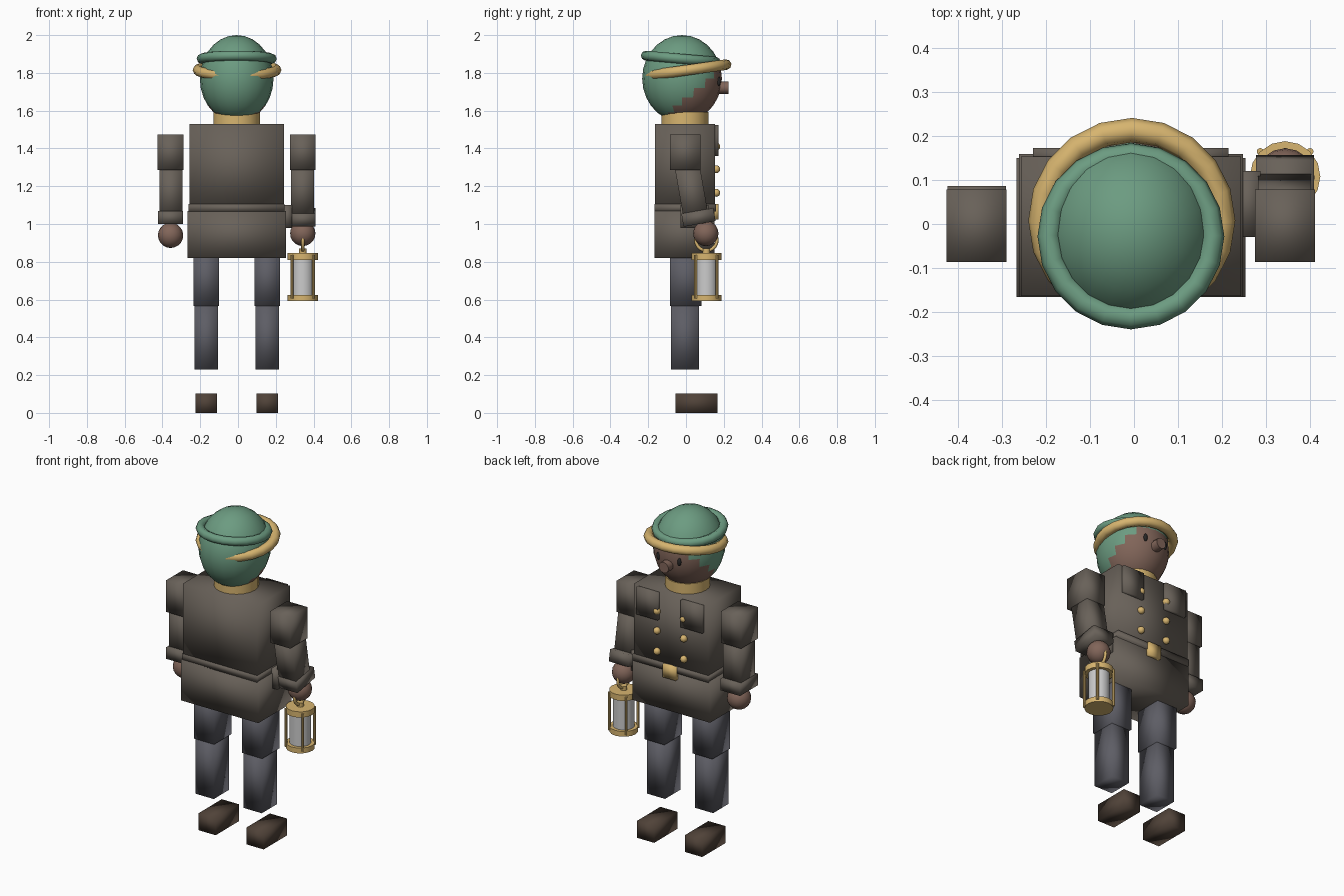
import bpy, math
from mathutils import Vector

if "Cube" in bpy.data.objects:
    bpy.data.objects.remove(bpy.data.objects["Cube"])

CX = -0.007  # body centre line


def mat(name, r, g, b):
    m = bpy.data.materials.new(name)
    m.diffuse_color = (r, g, b, 1)
    m.use_nodes = True
    m.node_tree.nodes["Principled BSDF"].inputs["Base Color"].default_value = m.diffuse_color
    return m


COAT = mat("coat", .14, .12, .10)
GREEN = mat("green", .15, .33, .22)
GOLD = mat("gold", .68, .46, .16)
SKIN = mat("skin", .22, .13, .10)
TROUSER = mat("trouser", .11, .11, .13)
SHOE = mat("shoe", .08, .055, .04)
DARK = mat("dark", .02, .02, .02)
GLASS = mat("glass", .85, .85, .83)


def finish(name, m, angle=None):
    ob = bpy.context.object
    ob.name = name
    ob.data.materials.append(m)
    if angle is None:
        bpy.ops.object.shade_smooth()
    else:
        bpy.ops.object.shade_smooth_by_angle(angle=math.radians(angle))
    return ob


def box(name, m, x, y, z, tilt=0):
    """Box from (min, max) ranges, tilted about x around its centre."""
    lo, hi = Vector((x[0], y[0], z[0])), Vector((x[1], y[1], z[1]))
    bpy.ops.mesh.primitive_cube_add(size=1, location=(lo + hi) / 2)
    ob = bpy.context.object
    for v in ob.data.vertices:
        v.co *= hi - lo
    ob.rotation_euler.x = math.radians(tilt)
    return finish(name, m)


def ball(name, m, loc, r, seg=16, rings=10):
    bpy.ops.mesh.primitive_uv_sphere_add(segments=seg, ring_count=rings, radius=1, location=loc)
    ob = bpy.context.object
    ob.scale = r if isinstance(r, tuple) else (r, r, r)
    return finish(name, m)


def tube(name, m, loc, r, h, sides=20, rot_x=0):
    bpy.ops.mesh.primitive_cylinder_add(vertices=sides, radius=r, depth=h, location=loc,
                                        rotation=(math.radians(rot_x), 0, 0))
    return finish(name, m, 40)


def ring(name, m, loc, major, minor, rot, seg=20):
    bpy.ops.mesh.primitive_torus_add(major_segments=seg, minor_segments=8, major_radius=major,
                                     minor_radius=minor, location=loc,
                                     rotation=[math.radians(a) for a in rot])
    return finish(name, m)


def span(side, inner, outer):
    """x range at a distance from the centre line on one side."""
    return sorted((CX + side * inner, CX + side * outer))


# coat, belt and buckle
box("coat_body", COAT, span(1, -.25, .25), (-.163, .153), (1.08, 1.53))
box("coat_skirt", COAT, span(1, -.26, .26), (-.166, .150), (.82, 1.07))
box("belt", COAT, span(1, -.254, .254), (-.166, .159), (1.065, 1.105))
box("buckle", GOLD, span(1, -.043, .043), (.14, .172), (1.025, 1.105))
box("belt_pouch", COAT, (.23, .287), (-.03, .12), (.98, 1.10))
tube("collar", GOLD, (CX, -.006, 1.56), .124, .065)

# head with green back and crown, skin-coloured face
head = ball("head", GREEN, (CX, -.021, 1.77), (.195, .211, .23), 20, 14)
head.data.materials.append(SKIN)
for p in head.data.polygons:
    y, z = p.center.y * .211 - .021, p.center.z * .23 + 1.77
    if z - y < 1.655:
        p.material_index = 1
tube("nose", SKIN, (CX, .195, 1.722), .033, .06, 10, 90)
for s in (-1, 1):
    ball("eye", DARK, (CX + s * .07, .174, 1.755), (.012, .01, .024), 10, 6)
ring("cap_band", GREEN, (CX, -.028, 1.875), .186, .026, (-5, 0, 0))
ring("cap_brim", GOLD, (CX + .002, .008, 1.815), .207, .028, (8, 0, 0))

for s in (-1, 1):
    # breast pocket and button column
    box("pocket", COAT, span(s, .078, .222), (.14, .172), (1.36, 1.525))
    for z in (1.165, 1.29, 1.41):
        ball("button", GOLD, (CX + s * .09, .160, z), .021, 10, 8)
    # leg and shoe
    box("upper_leg", TROUSER, span(s, .094, .229), (-.085, .083), (.565, .86))
    box("lower_leg", TROUSER, span(s, .100, .223), (-.08, .068), (.23, .57))
    box("shoe", SHOE, span(s, .104, .219), (-.056, .167), (0, .103))
    # arm, the lantern arm swings forward
    box("upper_arm", COAT, span(s, .282, .418), (-.086, .078), (1.285, 1.475))
    t = 10 if s > 0 else 0
    dy = .03 if t else 0
    box("forearm", COAT, span(s, .288, .409), (dy - .066, dy + .066), (1.03, 1.31), t)
    dy = .066 if t else 0
    box("cuff", COAT, span(s, .284, .416), (dy - .086, dy + .086), (1.0, 1.07), t)
    ball("hand", SKIN, (CX + s * .35, .105 if t else 0, .95 if t else .94), .067)

# lantern
LX, LY = .343, .108
ring("lantern_handle", GOLD, (LX, LY, .915), .056, .009, (0, 90, 0))
tube("lantern_glass", GLASS, (LX, LY, .718), .06, .2, 16)
tube("lantern_top", GOLD, (LX, LY, .828), .08, .035, 16)
tube("lantern_base", GOLD, (LX, LY, .609), .08, .032, 16)
tube("lantern_neck", GOLD, (LX, LY, .855), .02, .03, 10)
for i in range(4):
    a = math.radians(45 + 90 * i)
    tube("lantern_post", GOLD, (LX + .08 * math.cos(a), LY + .08 * math.sin(a), .72), .008, .23, 8)
